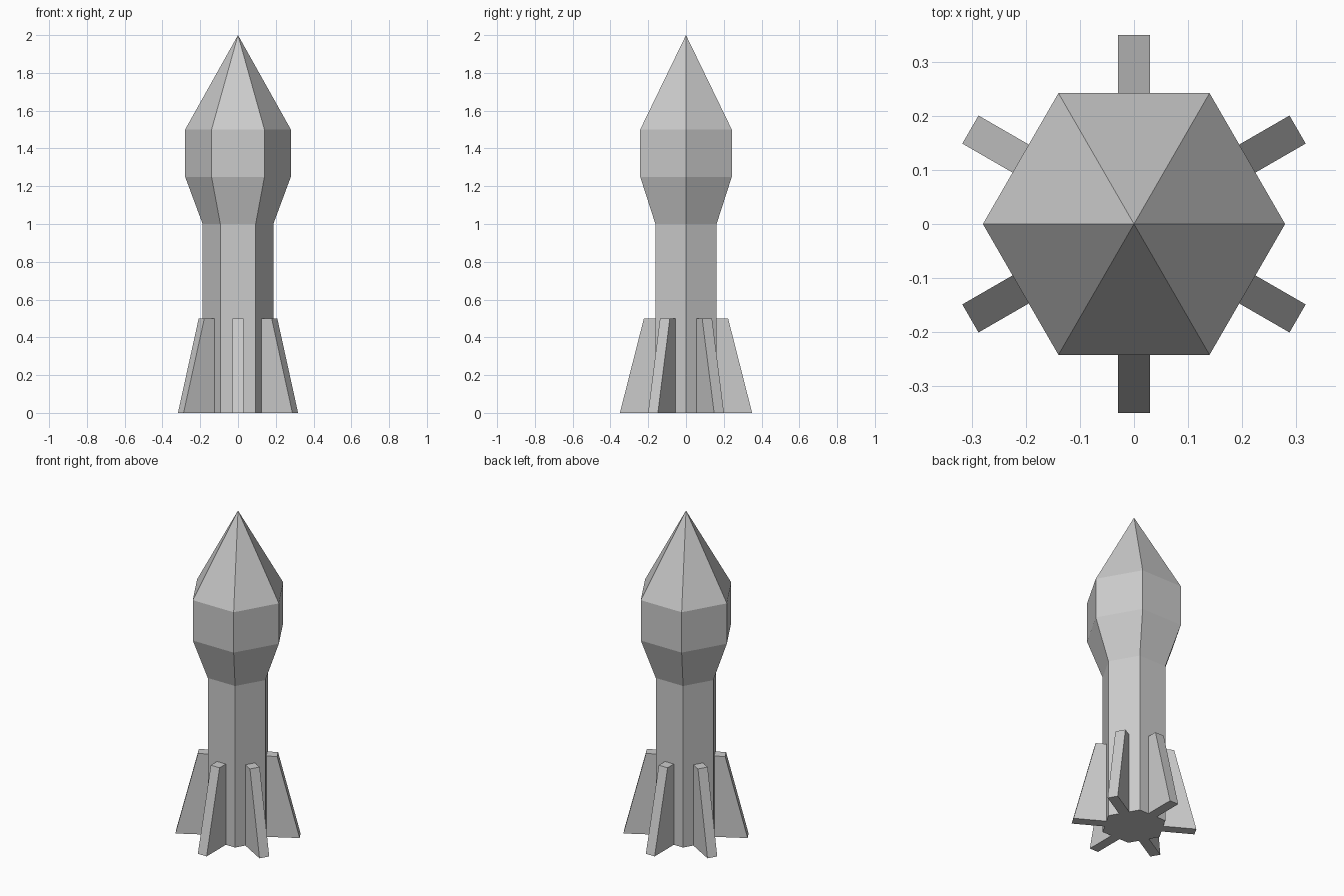
import bpy, bmesh
from math import cos, sin, pi
from mathutils import Matrix

if "Cube" in bpy.data.objects:
    bpy.data.objects.remove(bpy.data.objects["Cube"])

SIDES = 6
BODY_R = 0.187
APOTHEM = BODY_R * cos(pi / SIDES)


def add_object(name, bm):
    bmesh.ops.recalc_face_normals(bm, faces=bm.faces[:])
    mesh = bpy.data.meshes.new(name)
    bm.to_mesh(mesh)
    bm.free()
    obj = bpy.data.objects.new(name, mesh)
    bpy.context.collection.objects.link(obj)
    return obj


# Rocket hull: hexagonal rings (radius, height) joined up to a pointed nose
bm = bmesh.new()
rings = []
for r, z in [(BODY_R, 0), (BODY_R, 1.0), (0.28, 1.25), (0.28, 1.5)]:
    rings.append([bm.verts.new((r * cos(2 * pi * i / SIDES), r * sin(2 * pi * i / SIDES), z))
                  for i in range(SIDES)])
tip = bm.verts.new((0, 0, 2.0))
bm.faces.new(rings[0])
for i in range(SIDES):
    j = (i + 1) % SIDES
    for low, high in zip(rings, rings[1:]):
        bm.faces.new((low[i], low[j], high[j], high[i]))
    bm.faces.new((rings[-1][i], rings[-1][j], tip))
add_object("rocket_hull", bm)

# Tail fins: one tapered slab on the middle of each hull side
fin_profile = [(APOTHEM - 0.001, 0), (0.35, 0), (0.223, 0.5), (APOTHEM - 0.001, 0.5)]
for i in range(SIDES):
    bm = bmesh.new()
    face = bm.faces.new([bm.verts.new((x, -0.03, z)) for x, z in fin_profile])
    side = bmesh.ops.extrude_face_region(bm, geom=[face])["geom"]
    bmesh.ops.translate(bm, vec=(0, 0.06, 0),
                        verts=[v for v in side if isinstance(v, bmesh.types.BMVert)])
    bm.transform(Matrix.Rotation((i + 0.5) * 2 * pi / SIDES, 4, 'Z'))
    add_object(f"tail_fin_{i + 1}", bm)
